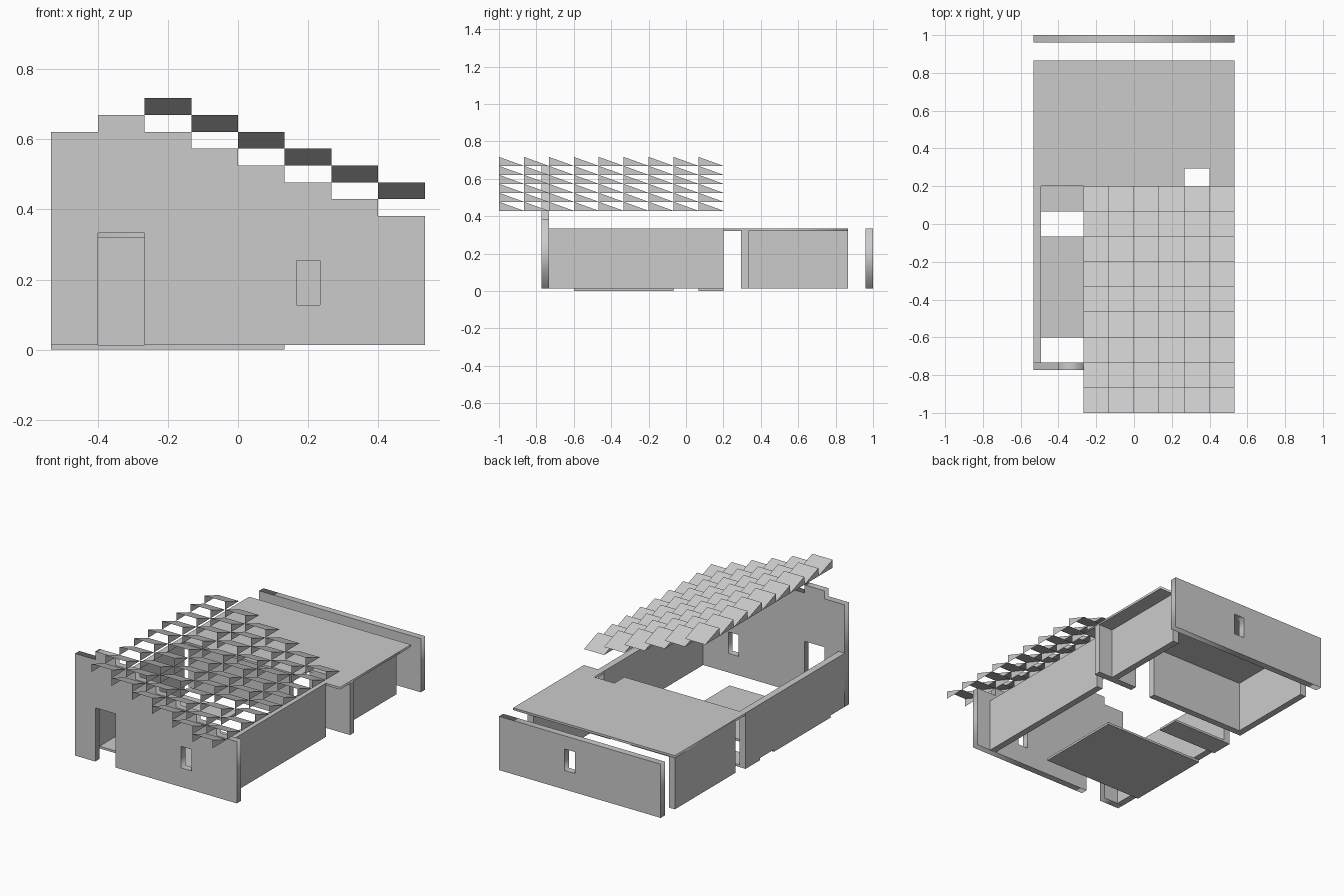
import bpy, math

if "Cube" in bpy.data.objects:
    bpy.data.objects.remove(bpy.data.objects["Cube"])

U = 2 / 15            # grid cell
T = 0.04              # wall thickness
Z0, Z1 = 0.0133, 0.3333   # wall foot and head
SLAB = 0.32           # underside of the flat roof
STEP = 0.048          # roof rise per cell


def mesh_object(name, verts, faces):
    me = bpy.data.meshes.new(name)
    me.from_pydata(verts, [], faces)
    me.update()
    ob = bpy.data.objects.new(name, me)
    bpy.context.collection.objects.link(ob)
    return ob


def box(name, x0, x1, y0, y1, z0, z1):
    v = [(x, y, z) for x in (x0, x1) for y in (y0, y1) for z in (z0, z1)]
    f = [(0, 1, 3, 2), (4, 6, 7, 5), (0, 4, 5, 1), (2, 3, 7, 6), (0, 2, 6, 4), (1, 5, 7, 3)]
    return mesh_object(name, v, f)


def plate(name, outlines, thickness, location, upright):
    """Flat filled outline (later outlines are holes) with thickness."""
    cu = bpy.data.curves.new(name, 'CURVE')
    cu.dimensions = '2D'
    cu.fill_mode = 'BOTH'
    cu.extrude = thickness / 2
    for pts in outlines:
        sp = cu.splines.new('POLY')
        sp.points.add(len(pts) - 1)
        for p, (a, b) in zip(sp.points, pts):
            p.co = (a, b, 0, 1)
        sp.use_cyclic_u = True
    ob = bpy.data.objects.new(name, cu)
    bpy.context.collection.objects.link(ob)
    ob.location = location
    if upright:
        ob.rotation_euler.x = math.radians(90)
    bpy.ops.object.select_all(action='DESELECT')
    ob.select_set(True)
    bpy.context.view_layer.objects.active = ob
    bpy.ops.object.convert(target='MESH')
    return ob


def window(x0):
    return [(x0, 0.127), (x0 + U / 2, 0.127), (x0 + U / 2, 0.255), (x0, 0.255)]


W = 4 * U   # half width of the house

# front wall: stepped gable, door notch and window
outline = [(W, Z0)]
for i in range(7):                       # steps climbing from right to left
    z = Z1 + STEP * (i + 1)
    outline += [(W - i * U, z), (W - (i + 1) * U, z)]
z = Z1 + STEP * 6
outline += [(-3 * U, z), (-W, z), (-W, Z0), (-3 * U, Z0),
            (-3 * U, Z1), (-2 * U, Z1), (-2 * U, Z0)]
plate("front_wall", [outline, window(1.25 * U)], T, (0, -5.5 * U - T / 2, 0), True)

# back wall with window
plate("back_wall", [[(-W, Z0), (W, Z0), (W, Z1), (-W, Z1)], window(0.25 * U)],
      T, (0, 1 - T / 2, 0), True)

# side walls of the front hall
box("hall_left_wall", -W, -W + T, -5.5 * U, 1.5 * U, Z0, Z1)
box("hall_right_wall", 3 * U, 3 * U + T, -5.5 * U, 1.5 * U, Z0, Z1)

# cross wall in two parts, leaving a doorway
CY = 2.5 * U
box("cross_wall_left", -W, U, CY - T, CY, Z0, SLAB)
box("cross_wall_right", 2 * U, W, CY - T, CY, Z0, SLAB)

# side walls of the back room
box("room_left_wall", -W, -W + T, CY, 6.5 * U, Z0, SLAB)
box("room_right_wall", 3 * U, 3 * U + T, CY, 6.5 * U, Z0, SLAB)

# flat roof slab with a notch in its front edge
F, N, B = 1.5 * U, CY - T, 6.5 * U
plate("flat_roof", [[(-W, F), (2 * U, F), (2 * U, N), (3 * U, N), (3 * U, F),
                     (W, F), (W, B), (-W, B)]], Z1 - SLAB, (0, 0, (SLAB + Z1) / 2), False)

# floor panels
box("floor_large", -W, U, -4.5 * U, -0.5 * U, 0, Z0)
box("floor_small", -W, -U, 0.5 * U, 1.5 * U, 0, Z0)

# pitched roof: open wedge tiles (slope and two cheeks), faces turned inward
verts, faces = [], []
for i in range(6):
    for j in range(9):
        x0, y0 = (i - 2) * U, -1 + j * U
        x1, y1 = x0 + U, y0 + U
        z0 = Z1 + STEP * (7 - i)
        z1 = z0 + STEP
        n = len(verts)
        verts += [(x0, y0, z0), (x0, y1, z0), (x0, y0, z1),
                  (x1, y0, z0), (x1, y1, z0), (x1, y0, z1)]
        faces += [(n + 2, n + 1, n + 4, n + 5), (n, n + 1, n + 2), (n + 3, n + 5, n + 4)]
mesh_object("roof_tiles", verts, faces)
